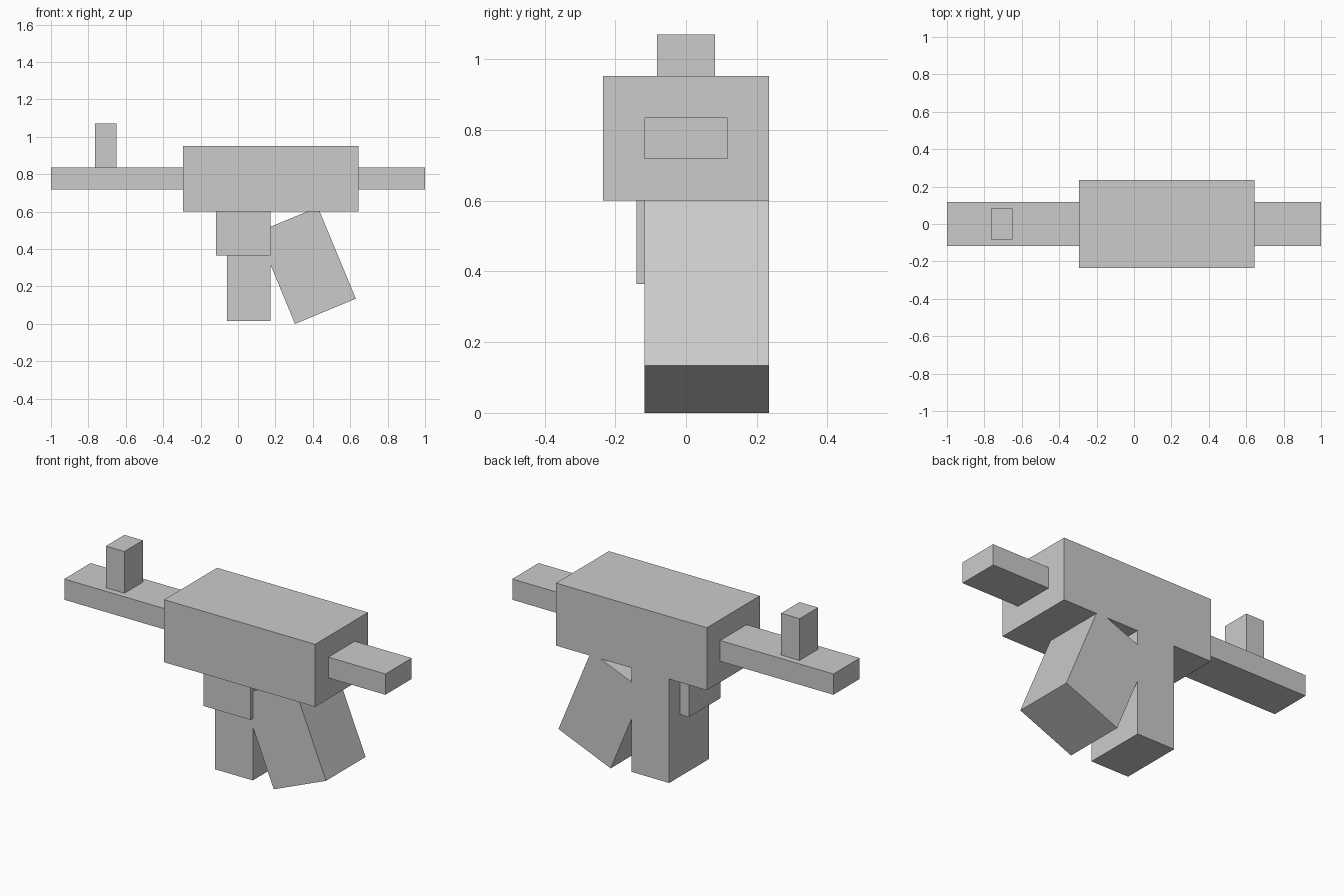
import bpy
import math
from mathutils import Matrix

default = bpy.data.objects.get("Cube")
if default:
    bpy.data.objects.remove(default, do_unlink=True)

# Single flat grey
GREY = (0.6, 0.6, 0.6, 1.0)
grey = bpy.data.materials.new("light grey")
grey.use_nodes = True
grey.diffuse_color = GREY
for node in grey.node_tree.nodes:
    if node.type == 'BSDF_PRINCIPLED':
        node.inputs["Base Color"].default_value = GREY


def box(name, centre, size, tilt=0.0):
    """Flat-shaded box, optionally tilted about the y axis (degrees)."""
    bpy.ops.mesh.primitive_cube_add(size=1, location=centre)
    obj = bpy.context.object
    obj.name = obj.data.name = name
    obj.data.transform(Matrix.Diagonal((*size, 1)))
    obj.rotation_euler.y = math.radians(tilt)
    obj.data.materials.append(grey)
    return obj


def span(name, x, y, z):
    """Box given by its extent along each axis."""
    ranges = (x, y, z)
    return box(name, [(a + b) / 2 for a, b in ranges], [b - a for a, b in ranges])


# Main body
span("body", (-0.295, 0.645), (-0.235, 0.235), (0.60, 0.952))

# Bars out of each end of the body, and the upright sight
span("barrel", (-1.0, -0.295), (-0.117, 0.117), (0.718, 0.835))
span("rear_bar", (0.645, 1.0), (-0.117, 0.117), (0.718, 0.835))
span("sight", (-0.765, -0.65), (-0.082, 0.082), (0.835, 1.07))

# Straight leg below the body with a wider collar at its top
span("straight_leg", (-0.06, 0.174), (-0.117, 0.235), (0.015, 0.60))
span("leg_collar", (-0.117, 0.175), (-0.14, 0.14), (0.365, 0.60))

# Leg slanted away from the straight one
box("slanted_leg", (0.366, 0.059, 0.312), (0.352, 0.352, 0.53), tilt=-22.5)
